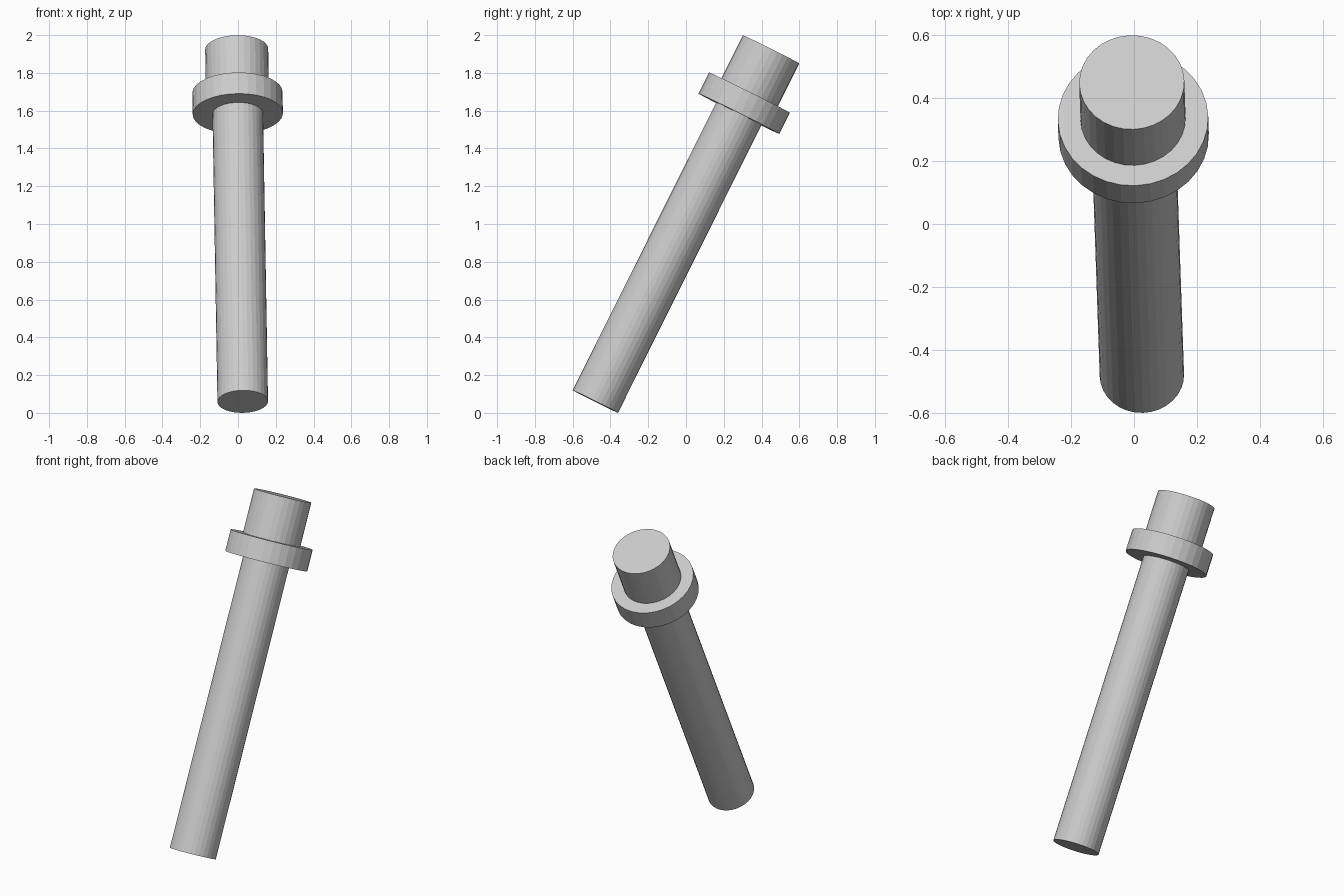
import bpy
from mathutils import Vector

if "Cube" in bpy.data.objects:
    bpy.data.objects.remove(bpy.data.objects["Cube"])

# Tilted main axis, from the foot of the shaft to the top of the head
FOOT = Vector((0.025, -0.48, 0.06))
TOP = Vector((-0.007, 0.45, 1.925))
LENGTH = (TOP - FOOT).length
AXIS = (TOP - FOOT).normalized()
ROT = AXIS.to_track_quat('Z', 'X').to_euler()


def section(name, start, end, radius):
    """Flat-faced cylinder between two distances along the axis."""
    bpy.ops.mesh.primitive_cylinder_add(
        vertices=32, radius=radius, depth=end - start,
        location=FOOT + AXIS * (start + end) / 2, rotation=ROT)
    bpy.context.object.name = name


section("shaft", 0.0, 1.71, 0.134)
section("collar", 1.703, 1.828, 0.239)
section("head", 1.82, LENGTH, 0.167)
